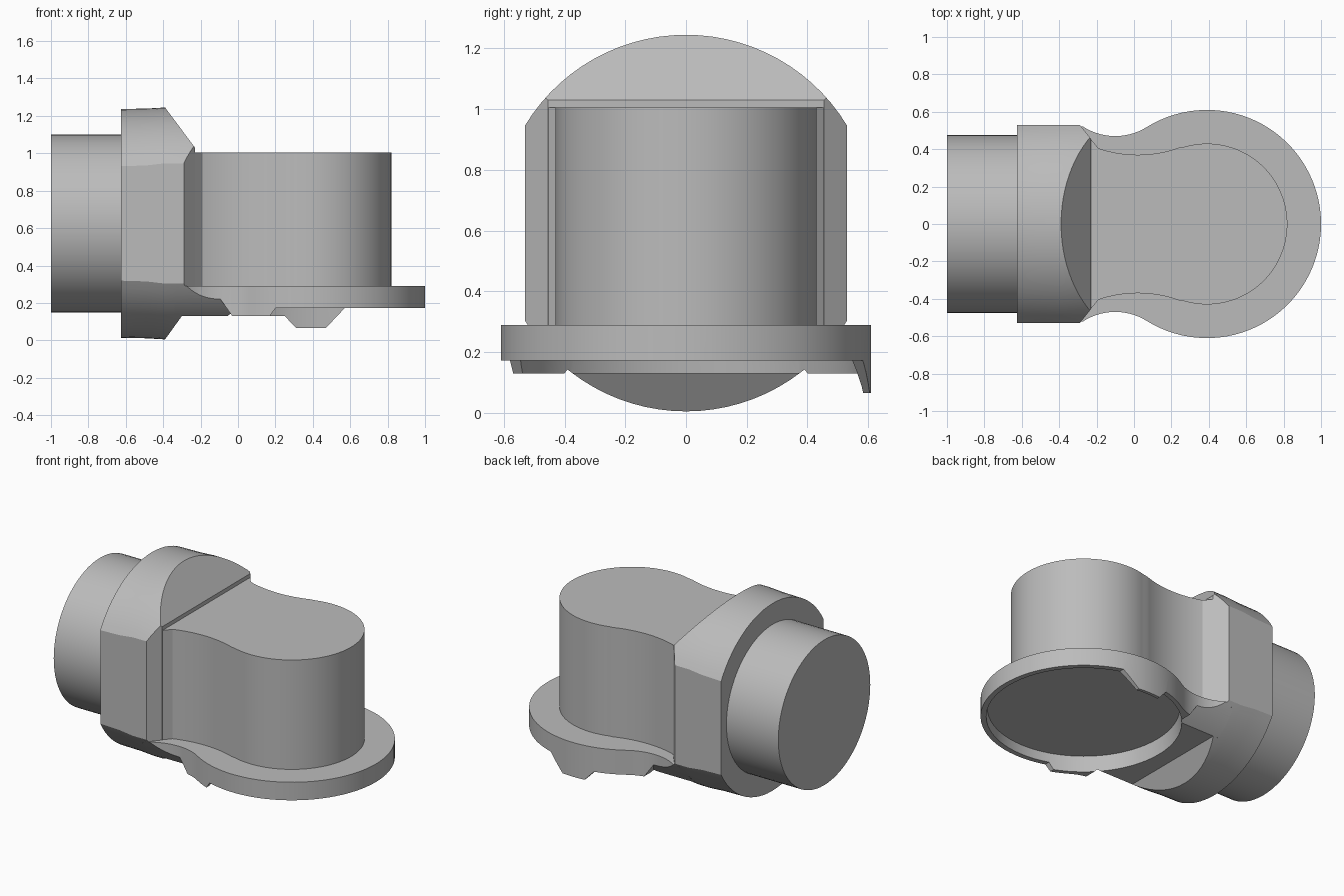
import bpy, bmesh
from math import sin, cos, pi, acos, atan2, hypot
from mathutils import Vector

old = bpy.data.objects.get("Cube")
if old:
    bpy.data.objects.remove(old)

grey = bpy.data.materials.new("plain grey")
grey.use_nodes = True
grey.diffuse_color = (0.5, 0.5, 0.5, 1)
grey.node_tree.nodes["Principled BSDF"].inputs["Base Color"].default_value = (0.5, 0.5, 0.5, 1)

AXIS_Z = 0.625   # height of the pipe axis
HEAD_X = 0.39    # centre of the rounded head in plan
HALF_W = 0.53    # half width of the flat-sided collar
COLLAR_R = 0.62


def loft(name, rings):
    """Closed solid through rings of equal point count."""
    bm = bmesh.new()
    loops = [[bm.verts.new(p) for p in ring] for ring in rings]
    n = len(loops[0])
    for a, b in zip(loops, loops[1:]):
        for i in range(n):
            j = (i + 1) % n
            bm.faces.new((a[i], a[j], b[j], b[i]))
    bm.faces.new(loops[0])
    bm.faces.new(loops[-1])
    bmesh.ops.recalc_face_normals(bm, faces=bm.faces)
    mesh = bpy.data.meshes.new(name)
    bm.to_mesh(mesh)
    bm.free()
    mesh.materials.append(grey)
    obj = bpy.data.objects.new(name, mesh)
    bpy.context.collection.objects.link(obj)
    return obj


def slice_off(obj, point, normal):
    """Plane cut that discards the side the normal points to."""
    bm = bmesh.new()
    bm.from_mesh(obj.data)
    cut = bmesh.ops.bisect_plane(bm, geom=bm.verts[:] + bm.edges[:] + bm.faces[:], dist=1e-5,
                                 plane_co=point, plane_no=Vector(normal).normalized(),
                                 clear_outer=True)["geom_cut"]
    edges = [e for e in cut if isinstance(e, bmesh.types.BMEdge) and e.is_boundary]
    bmesh.ops.holes_fill(bm, edges=edges, sides=0)
    bmesh.ops.recalc_face_normals(bm, faces=bm.faces)
    bm.to_mesh(obj.data)
    bm.free()


def carve(obj, cutter):
    """Boolean difference, then remove the cutter."""
    mod = obj.modifiers.new("carve", 'BOOLEAN')
    mod.operation, mod.solver, mod.object = 'DIFFERENCE', 'EXACT', cutter
    bpy.context.view_layer.update()
    bpy.context.view_layer.objects.active = obj
    bpy.ops.object.modifier_apply(modifier=mod.name)
    bpy.data.objects.remove(cutter)


def smooth(obj):
    bpy.ops.object.select_all(action='DESELECT')
    obj.select_set(True)
    bpy.context.view_layer.objects.active = obj
    bpy.ops.object.shade_smooth_by_angle(angle=0.45)


def circle(r, n=72):
    return [(r * cos(2 * pi * i / n), r * sin(2 * pi * i / n)) for i in range(n)]


def prism_z(name, outline, z0, z1):
    return loft(name, [[(x, y, z) for x, y in outline] for z in (z0, z1)])


def prism_y(name, profile, y0, y1):
    return loft(name, [[(x, y, z) for x, z in profile] for y in (y0, y1)])


def keyhole(head_r, neck_x, neck_y, fillet_r, start):
    """Round head blended by tangent concave arcs into a neck; start lists its left end."""
    cy = neck_y + fillet_r
    tangent = atan2(cy, neck_x - HEAD_X)
    a0 = pi + acos((neck_x - start[-1][0]) / fillet_r)
    a1 = tangent + pi
    if a1 < a0:
        a1 += 2 * pi
    half = list(start[:-1])
    for i in range(17):
        a = a0 + (a1 - a0) * i / 16
        half.append((neck_x + fillet_r * cos(a), cy + fillet_r * sin(a)))
    for i in range(1, 33):
        a = tangent * (1 - i / 32)
        half.append((HEAD_X + head_r * cos(a), head_r * sin(a)))
    return half + [(x, -y) for x, y in reversed(half[:-1])]


# round pipe stub
pipe = loft("pipe_stub", [[(x, a, AXIS_Z + b) for a, b in circle(0.475)] for x in (-1, -0.5)])


# flat-sided collar with sloped front cuts
def collar_ring(x, r):
    a0 = acos(HALF_W / r)
    top = [a0 + (pi - 2 * a0) * i / 28 for i in range(29)]
    return [(x, r * cos(a), AXIS_Z + r * sin(a)) for a in top + [a + pi for a in top]]


collar = loft("collar", [collar_ring(-0.625, 0.612), collar_ring(-0.49, 0.614),
                         collar_ring(-0.39, COLLAR_R), collar_ring(-0.23, COLLAR_R)])
slice_off(collar, (-0.39, 0, 1.245), (0.215, 0, 0.16))
slice_off(collar, (-0.39, 0, 0.005), (0.125, 0, -0.09))
for s in (1, -1):
    slice_off(collar, (-0.29, s * HALF_W, 0), (0.075, s * 0.06, 0))

# upright body
body = prism_z("body", keyhole(0.43, 0.02, 0.37, 0.65,
                               [(-0.31, 0.44), (-0.23, 0.453), (-0.19, 0)]), 0.25, 1.005)

# base flange with underside skirt and locating tab
flange = prism_z("base_flange", keyhole(0.61, -0.1, 0.47, 0.3175,
                                        [(-0.34, 0.5), (-0.29, 0)]), 0.065, 0.29)
carve(flange, prism_y("front_trim", [(-1, 0), (-1, 0.13), (0.17, 0.13), (0.2, 0.172),
                                     (1.2, 0.172), (1.2, 0)], -1, 0.1))
carve(flange, prism_y("back_trim", [(-1, 0), (-1, 0.13), (0.25, 0.13), (0.31, 0.066),
                                    (0.47, 0.066), (0.57, 0.172), (1.2, 0.172), (1.2, 0)], 0.05, 1))
carve(flange, loft("recess", [[(HEAD_X + x, y, z) for x, y in circle(r)]
                              for r, z in ((0.594, 0.03), (0.57, 0.23))]))

# round the neck corners to the collar radius, ending on a slope
for s in (1, -1):
    arc = [0.92 - 0.41 * i / 12 for i in range(13)]
    section = [(COLLAR_R * cos(a + 0.02), AXIS_Z - COLLAR_R * sin(a + 0.02)) for a in arc]
    section += [(0.8, section[-1][1]), (0.8, 0.02), (section[0][0], 0.02)]
    carve(flange, loft("neck_corner", [[(-0.6, s * y, z) for y, z in section],
                                       [(0.06 - 0.7 * z, s * y, z) for y, z in section]]))

for part in (pipe, collar, body, flange):
    smooth(part)
